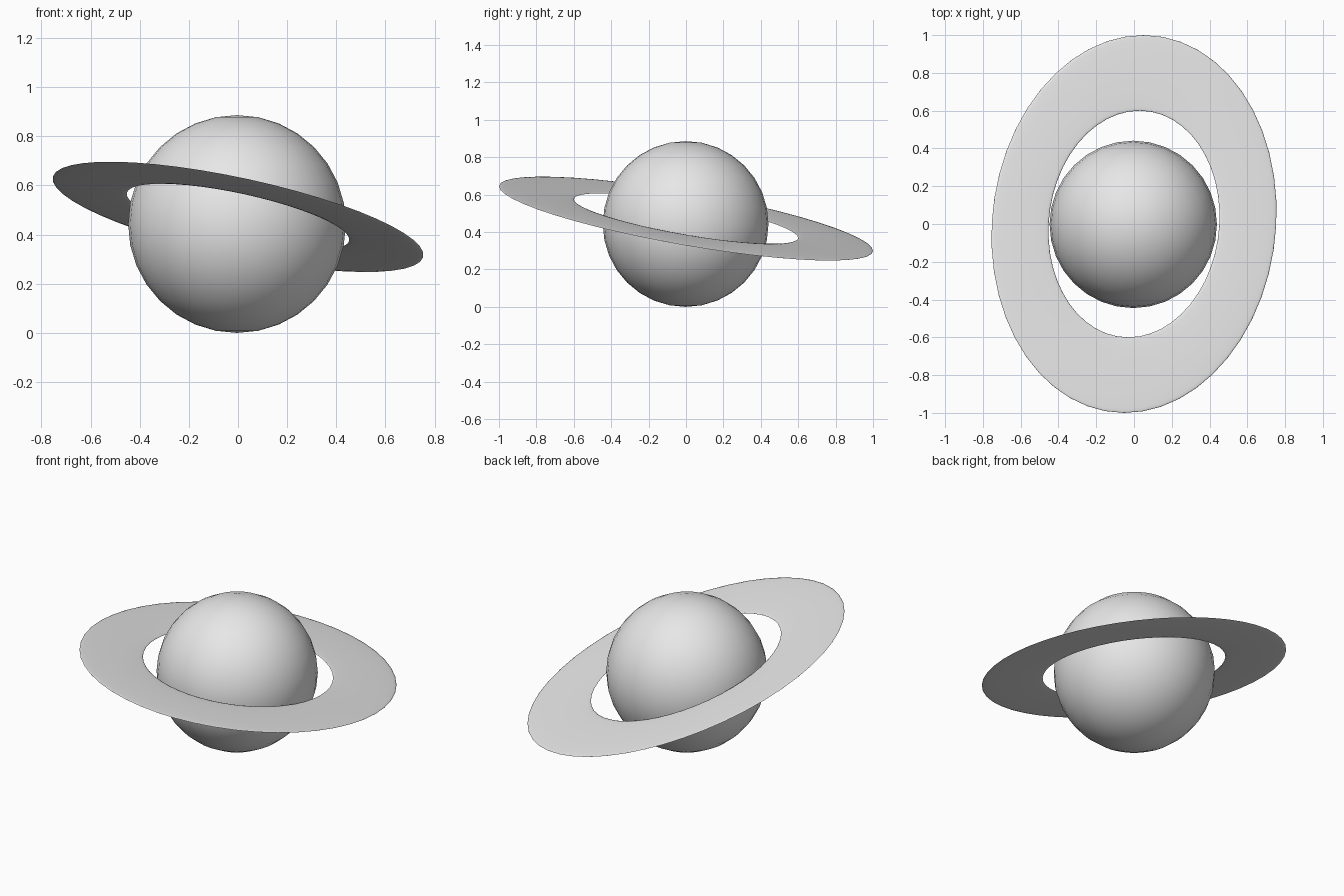
import bpy
from mathutils import Matrix, Vector

cube = bpy.data.objects.get("Cube")
if cube:
    bpy.data.objects.remove(cube, do_unlink=True)

grey = bpy.data.materials.new("light grey")
grey.use_nodes = True
colour = (0.8, 0.8, 0.8, 1)
grey.diffuse_color = colour
grey.node_tree.nodes["Principled BSDF"].inputs["Base Color"].default_value = colour


def finish(name):
    obj = bpy.context.object
    obj.name = name
    obj.data.materials.append(grey)
    bpy.ops.object.shade_smooth()
    return obj


# Planet body
bpy.ops.mesh.primitive_uv_sphere_add(segments=32, ring_count=16, radius=0.443,
                                     location=(-0.004, -0.002, 0.443))
finish("planet")

# Ring: a flattened oval torus, tilted around the planet
bpy.ops.mesh.primitive_torus_add(major_radius=1, minor_radius=0.25,
                                 major_segments=48, minor_segments=12)
ring = finish("ring")
long_axis = Vector((0.153, 1, -0.192)).normalized()
normal = Vector((0.191, 0.1625, 1)).normalized()
short_axis = long_axis.cross(normal).normalized()
normal = short_axis.cross(long_axis)
tilt = Matrix((short_axis, long_axis, normal)).transposed().to_4x4()
scale = Matrix.Diagonal((0.609, 0.816, 0.025, 1))
ring.matrix_world = Matrix.Translation((0, 0, 0.472)) @ tilt @ scale
